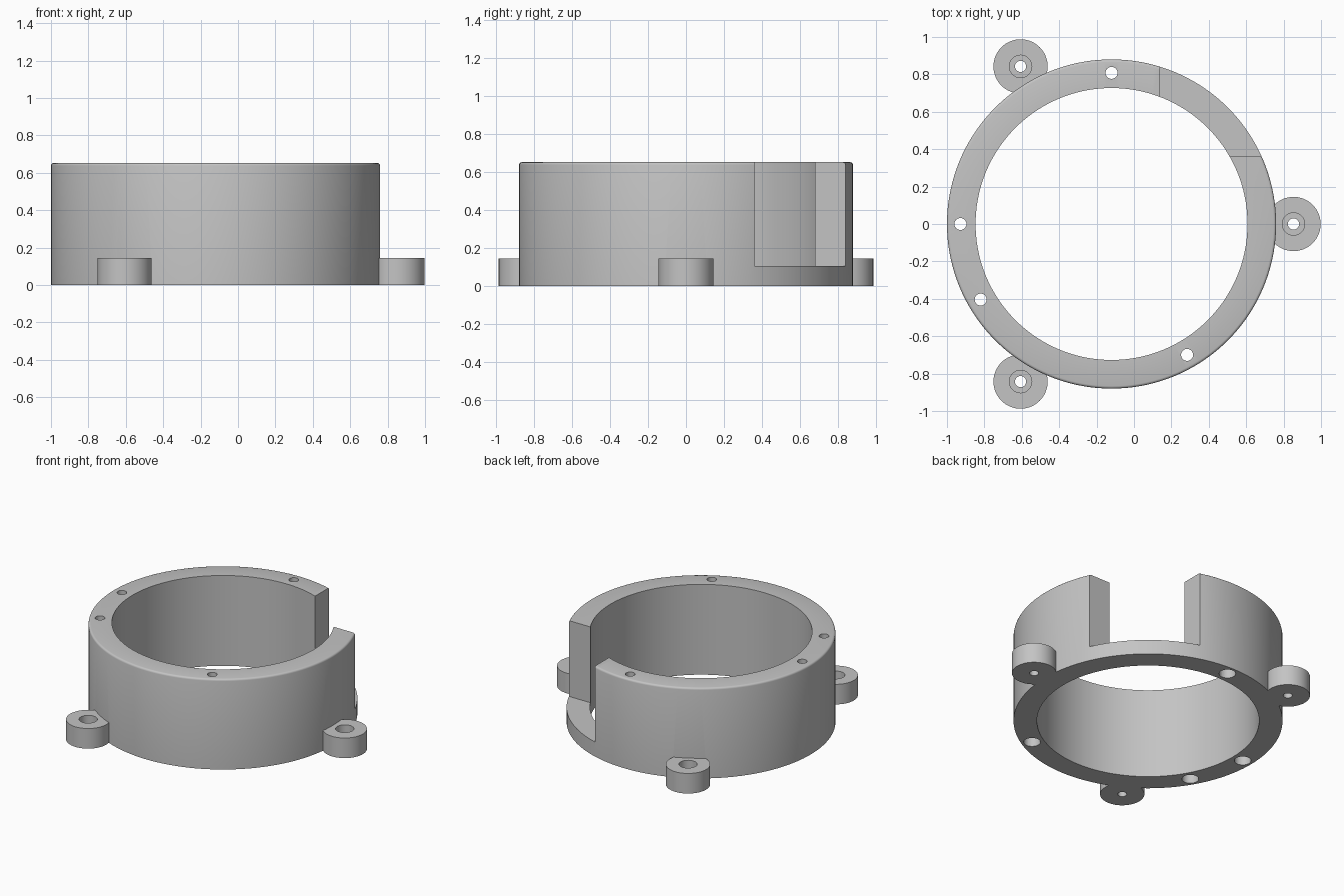
import bpy
import bmesh
import math
from mathutils import Matrix, Vector

cube = bpy.data.objects.get("Cube")
if cube:
    bpy.data.objects.remove(cube, do_unlink=True)

CENTRE = Vector((-0.12, 0, 0))
OUTER, INNER, HEIGHT = 0.88, 0.727, 0.652
TAB_RING, TAB_R, TAB_H = 0.973, 0.145, 0.145
HOLE_RING = 0.808

grey = bpy.data.materials.new("plain_grey")
grey.use_nodes = True
colour = (0.55, 0.55, 0.55, 1)
grey.diffuse_color = colour
grey.node_tree.nodes["Principled BSDF"].inputs["Base Color"].default_value = colour


def lathe(name, profile, centre, segments):
    """Revolve a closed (radius, height) profile; radius 0 points lie on the axis."""
    bm = bmesh.new()
    verts = [bm.verts.new((r, 0, z)) for r, z in profile]
    edges = [bm.edges.new((verts[i - 1], verts[i])) for i in range(len(verts))]
    bmesh.ops.spin(bm, geom=verts + edges, cent=(0, 0, 0), axis=(0, 0, 1),
                   angle=math.tau, steps=segments, use_merge=True)
    bmesh.ops.remove_doubles(bm, verts=bm.verts, dist=1e-5)
    bmesh.ops.recalc_face_normals(bm, faces=bm.faces)
    bm.transform(Matrix.Translation(centre))
    return make_object(name, bm)


def make_object(name, bm):
    mesh = bpy.data.meshes.new(name)
    bm.to_mesh(mesh)
    bm.free()
    mesh.materials.append(grey)
    ob = bpy.data.objects.new(name, mesh)
    bpy.context.collection.objects.link(ob)
    return ob


def rod(name, radius, low, high, centre, segments=32):
    bm = bmesh.new()
    bmesh.ops.create_cone(bm, cap_ends=True, segments=segments, radius1=radius,
                          radius2=radius, depth=high - low)
    bm.transform(Matrix.Translation(centre + Vector((0, 0, (low + high) / 2))))
    return make_object(name, bm)


def combine(target, tool, operation):
    """Apply a boolean and discard its tool."""
    mod = target.modifiers.new(operation.title(), 'BOOLEAN')
    mod.operation, mod.solver, mod.object = operation, 'EXACT', tool
    bpy.context.view_layer.objects.active = target
    bpy.ops.object.modifier_apply(modifier=mod.name)
    bpy.data.objects.remove(tool, do_unlink=True)


def polar(radius, degrees):
    a = math.radians(degrees)
    return CENTRE + Vector((radius * math.cos(a), radius * math.sin(a), 0))


# Ring wall with a small rounded outer top edge
f = 0.014
rounding = [(OUTER - f + f * math.cos(a), HEIGHT - f + f * math.sin(a))
            for a in (math.radians(d) for d in (0, 30, 60, 90))]
body = lathe("ring_housing", [(INNER, 0), (OUTER, 0)] + rounding + [(INNER, HEIGHT)],
             CENTRE, 144)

# Open corner at the back left, leaving a low sill
bm = bmesh.new()
bmesh.ops.create_cube(bm, size=1)
bm.transform(Matrix.Translation((0.64, 0.86, 0.605)))
combine(body, make_object("notch_cutter", bm), 'DIFFERENCE')

# Screw holes through the wall, widened from below
for angle in (90, 180, 210, 300):
    place = polar(HOLE_RING, angle)
    stepped = [(0, -0.1), (0.055, -0.1), (0.055, 0.5), (0.032, 0.5),
               (0.032, 0.8), (0, 0.8)]
    combine(body, lathe("screw_cutter", stepped, place, 32), 'DIFFERENCE')

# Three mounting tabs with recessed screw holes
for angle in (0, 120, 240):
    place = polar(TAB_RING, angle)
    combine(body, rod("mounting_tab", TAB_R, 0, TAB_H, place, 64), 'UNION')
    stepped = [(0, -0.1), (0.03, -0.1), (0.03, 0.05), (0.06, 0.05),
               (0.06, 0.2), (0, 0.2)]
    combine(body, lathe("tab_cutter", stepped, place, 32), 'DIFFERENCE')

bpy.ops.object.select_all(action='DESELECT')
body.select_set(True)
bpy.context.view_layer.objects.active = body
bpy.ops.object.shade_smooth_by_angle(angle=math.radians(35))
